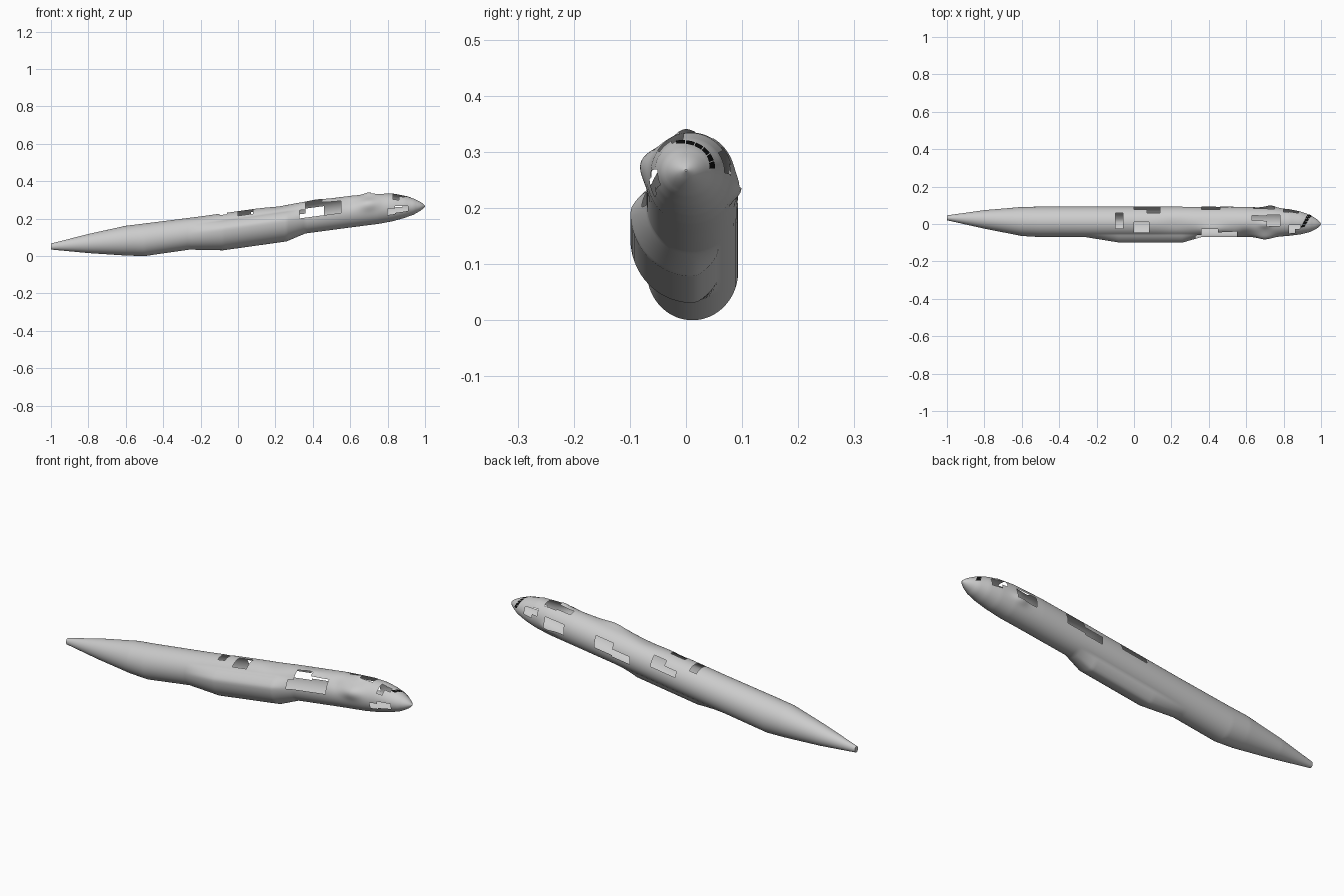
import bpy, bmesh, math
from math import radians, cos, sin, exp

cube = bpy.data.objects.get("Cube")
if cube:
    bpy.data.objects.remove(cube)


def material(name, rgb):
    m = bpy.data.materials.new(name)
    m.use_nodes = True
    m.diffuse_color = (*rgb, 1)
    m.node_tree.nodes["Principled BSDF"].inputs["Base Color"].default_value = (*rgb, 1)
    return m


hull_grey = material("hull grey", (0.6, 0.6, 0.6))
glass_black = material("glass black", (0.004, 0.004, 0.004))

# Hull stations: x, top z, bottom z, min y, max y
STATIONS = [
    (-1.0, .067, .035, .020, .046), (-.8, .118, .016, -.025, .074),
    (-.6, .162, .003, -.064, .091), (-.5, .174, .0, -.07, .093),
    (-.2, .212, .043, -.07, .093), (.3, .282, .113, -.07, .093),
    (.6, .322, .153, -.07, .092), (.75, .335, .172, -.069, .088),
    (.83, .334, .187, -.063, .079), (.89, .323, .204, -.056, .067),
    (.94, .307, .222, -.043, .049), (.975, .290, .242, -.026, .028),
    (.99, .279, .254, -.014, .015), (1.0, .269, .265, -.002, .002)]

# Crumpled spots: x, angle, height, spread in x, spread in angle
CRUMPLES = [(.70, 160, .017, .05, 20), (.73, -12, .012, .035, 14),
            (.70, 98, .011, .03, 14), (.42, 118, .012, .07, 20),
            (.22, 100, -.006, .07, 30), (.60, 140, -.007, .04, 25)]

# Torn openings: x range, angle range (0 is +y, 90 is up, 180 is -y)
OPENINGS = [
    (0, .07, 15, 35), (.07, .14, 15, 55),
    (.26, .36, -10, 15), (.36, .46, -5, 35),
    (.64, .75, -10, 25), (.80, .83, 15, 40), (.83, .88, 0, 35),
    (-.10, -.06, 55, 115), (0, .08, 90, 135),
    (.33, .36, 150, 180), (.36, .45, 115, 180), (.45, .55, 130, 180),
    (.63, .71, 65, 85), (.71, .78, 60, 105),
    (.83, .86, 100, 145), (.86, .89, 100, 120),
    (.80, .84, 185, 210), (.84, .91, 175, 205)]


def clamp(v):
    return max(0.0, min(1.0, v))


def turn(a, b):
    return abs((a - b + 180) % 360 - 180)


def hull_point(x, deg, lift=0.0):
    """Point on the hull skin at a station and an angle."""
    for a, b in zip(STATIONS, STATIONS[1:]):
        if x <= b[0] + 1e-6:
            break
    t = clamp((x - a[0]) / (b[0] - a[0]))
    top, bot, lo, hi = (p + (q - p) * t for p, q in zip(a[1:], b[1:]))
    # wing box fairing, rolled toward -y
    length = min(clamp((x + .26) / .18), clamp((.36 - x) / .1))
    out = lift + .029 * length * clamp((80 - turn(deg, 225)) / 32)
    for cx, ca, h, sx, sa in CRUMPLES:
        out += h * exp(-((x - cx) / sx) ** 2 - (turn(deg, ca) / sa) ** 2)
    c, s = cos(radians(deg)), sin(radians(deg))
    return (x, (lo + hi) / 2 + ((hi - lo) / 2 + out) * c,
            max(0.0, (top + bot) / 2 + ((top - bot) / 2 + out) * s))


def is_open(x, deg):
    return any(x0 < x < x1 and a0 < d < a1 for x0, x1, a0, a1 in OPENINGS
               for d in (deg, deg - 360))


def finish(bm, name, mat):
    me = bpy.data.meshes.new(name)
    bm.to_mesh(me)
    bm.free()
    ob = bpy.data.objects.new(name, me)
    bpy.context.collection.objects.link(ob)
    me.materials.append(mat)
    return ob


# Hull skin with openings left out, closed at both ends
COUNT, SIDES = 200, 72
STEP = 360 / SIDES
bm = bmesh.new()
rings = [[bm.verts.new(hull_point(-1 + i * 2 / COUNT, j * STEP)) for j in range(SIDES)]
         for i in range(COUNT + 1)]
for i in range(COUNT):
    for j in range(SIDES):
        if not is_open(-1 + (i + .5) * 2 / COUNT, (j + .5) * STEP):
            k = (j + 1) % SIDES
            bm.faces.new((rings[i][j], rings[i][k], rings[i + 1][k], rings[i + 1][j]))
bm.faces.new(rings[0][::-1])
bm.faces.new(rings[-1])
loose = [v for v in bm.verts if not v.link_faces]
bmesh.ops.delete(bm, geom=loose, context="VERTS")
bmesh.ops.recalc_face_normals(bm, faces=bm.faces)
hull = finish(bm, "fuselage_shell", hull_grey)
bpy.context.view_layer.objects.active = hull
hull.select_set(True)
bpy.ops.object.shade_smooth_by_angle(angle=radians(35))

# Cockpit windows: thin panes wrapped over the nose
bm = bmesh.new()
PANES, CUTS = 6, 4


def band_x(t):
    return .897 + .048 * t ** .7


for p in range(PANES):
    edge = []
    for q in range(CUTS + 1):
        t = (p + .06 + .88 * q / CUTS) / PANES
        deg = 113 - 106 * t
        edge.append([bm.verts.new(hull_point(band_x(t) + dx, deg, .0015))
                     for dx in (-.010, 0, .010)])
    for a, b in zip(edge, edge[1:]):
        for n in range(2):
            bm.faces.new((a[n], a[n + 1], b[n + 1], b[n]))
bmesh.ops.recalc_face_normals(bm, faces=bm.faces)
for f in bm.faces:
    if f.normal.x < 0:
        f.normal_flip()
finish(bm, "cockpit_windows", glass_black)
